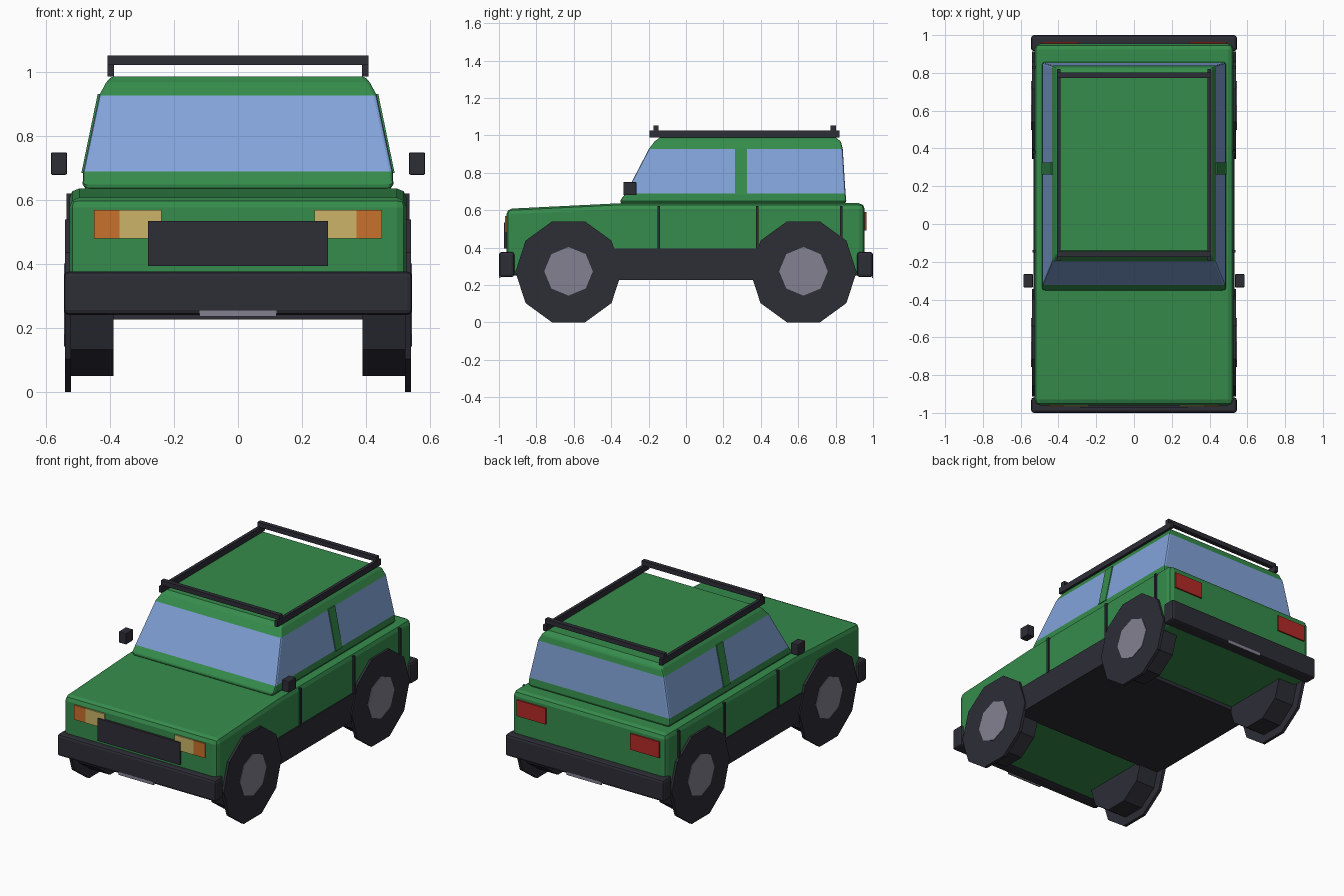
import bpy, bmesh, math

if "Cube" in bpy.data.objects:
    bpy.data.objects.remove(bpy.data.objects["Cube"])


def make_material(name, rgb):
    m = bpy.data.materials.new(name)
    m.diffuse_color = (*rgb, 1)
    m.use_nodes = True
    m.node_tree.nodes["Principled BSDF"].inputs["Base Color"].default_value = m.diffuse_color
    return m


GREEN = make_material("green_paint", (0.036, 0.262, 0.072))
GLASS = make_material("blue_glass", (0.222, 0.366, 0.69))
DARK = make_material("dark_trim", (0.026, 0.026, 0.037))
GREY = make_material("grey_metal", (0.23, 0.22, 0.28))
YELLOW = make_material("yellow_lamp", (0.60, 0.456, 0.136))
ORANGE = make_material("orange_lamp", (0.58, 0.168, 0.025))
RED = make_material("red_lamp", (0.45, 0.024, 0.02))


def finish(name, bm, mats, bevel=0, segments=2):
    bmesh.ops.recalc_face_normals(bm, faces=bm.faces[:])
    me = bpy.data.meshes.new(name)
    bm.to_mesh(me)
    bm.free()
    for m in mats:
        me.materials.append(m)
    ob = bpy.data.objects.new(name, me)
    bpy.context.collection.objects.link(ob)
    if bevel:
        mod = ob.modifiers.new("rounded_edges", 'BEVEL')
        mod.width = bevel
        mod.segments = segments
        mod.limit_method = 'ANGLE'
        mod.angle_limit = math.radians(40)
    return ob


def loft(name, levels, mats, band_mats=None, bevel=0):
    """Stack rectangles given as (z, x0, x1, y0, y1) and skin them."""
    bm = bmesh.new()
    rings = [[bm.verts.new(p) for p in ((x0, y0, z), (x1, y0, z), (x1, y1, z), (x0, y1, z))]
             for z, x0, x1, y0, y1 in levels]
    bm.faces.new(rings[0])
    bm.faces.new(rings[-1])
    for i, (a, b) in enumerate(zip(rings, rings[1:])):
        for k in range(4):
            f = bm.faces.new((a[k], a[(k + 1) % 4], b[(k + 1) % 4], b[k]))
            if band_mats:
                f.material_index = band_mats[i]
    return finish(name, bm, mats, bevel)


def box(name, x, y, z, mat, bevel=0):
    return loft(name, [(z[0], *x, *y), (z[1], *x, *y)], [mat], bevel=bevel)


def prism(name, points, x0, x1, mat, bevel=0):
    """Extrude a (y, z) outline along x."""
    bm = bmesh.new()
    a = [bm.verts.new((x0, y, z)) for y, z in points]
    b = [bm.verts.new((x1, y, z)) for y, z in points]
    bm.faces.new(a)
    bm.faces.new(b)
    n = len(points)
    for k in range(n):
        bm.faces.new((a[k], a[(k + 1) % n], b[(k + 1) % n], b[k]))
    return finish(name, bm, [mat], bevel)


def polygon(cy, cz, r, n):
    return [(cy + r * math.cos(2 * math.pi * k / n), cz + r * math.sin(2 * math.pi * k / n))
            for k in range(n)]


def span(s, a, b):
    return tuple(sorted((s * a, s * b)))


# Lower body with gently sloping bonnet
prism("body", [(-0.96, 0.25), (0.955, 0.25), (0.955, 0.637), (-0.35, 0.637), (-0.96, 0.607)],
      -0.527, 0.527, GREEN, bevel=0.03)

# Cabin with a wraparound window band
loft("cabin", [(0.63, -0.473, 0.473, -0.343, 0.848),
               (0.65, -0.486, 0.486, -0.354, 0.857),
               (0.69, -0.484, 0.484, -0.322, 0.853),
               (0.928, -0.434, 0.434, -0.198, 0.838),
               (0.968, -0.413, 0.413, -0.168, 0.828),
               (0.988, -0.395, 0.395, -0.14, 0.80)],
     [GREEN, GLASS], [0, 0, 1, 0, 0], bevel=0.01)

# Dark sill and underfloor between the wheels
box("sill", (-0.533, 0.533), (-0.42, 0.42), (0.227, 0.395), DARK)

# Bumpers
box("front_bumper", (-0.545, 0.545), (-1.0, -0.918), (0.242, 0.377), DARK, bevel=0.015)
box("rear_bumper", (-0.545, 0.545), (0.915, 1.0), (0.242, 0.377), DARK, bevel=0.015)

# Number plates
box("front_plate", (-0.12, 0.12), (-1.0, -0.993), (0.237, 0.256), GREY)
box("rear_plate", (-0.12, 0.12), (0.995, 1.0), (0.237, 0.256), GREY)

# Grille
box("grille", (-0.282, 0.282), (-0.974, -0.95), (0.395, 0.535), DARK)

for s, side in ((-1, "left"), (1, "right")):
    # Lamps
    box(f"headlamp_{side}", span(s, 0.24, 0.37), (-0.967, -0.95), (0.48, 0.57), YELLOW)
    box(f"indicator_{side}", span(s, 0.37, 0.45), (-0.967, -0.95), (0.48, 0.57), ORANGE)
    box(f"tail_lamp_{side}", span(s, 0.29, 0.49), (0.94, 0.964), (0.49, 0.59), RED)

    # Wheels: inner tyre, wide outer disc and hubcap
    for y, end in ((-0.628, "front"), (0.628, "rear")):
        prism(f"{end}_tyre_{side}", polygon(y, 0.27, 0.231, 10), s * 0.39, s * 0.53, DARK)
        prism(f"{end}_wheel_disc_{side}", polygon(y, 0.27, 0.284, 10), s * 0.522, s * 0.541, DARK)
        prism(f"{end}_hubcap_{side}", polygon(y, 0.273, 0.13, 8), s * 0.53, s * 0.544, GREY)

    # Door seams
    for i, y in enumerate((-0.145, 0.38, 0.83)):
        box(f"door_seam_{i}_{side}", span(s, 0.515, 0.537), (y - 0.007, y + 0.007),
            (0.39, 0.622), DARK)

    # Window pillar
    loft(f"window_pillar_{side}", [(0.685, *span(s, 0.46, 0.490), 0.262, 0.326),
                                   (0.932, *span(s, 0.41, 0.439), 0.262, 0.326)], [GREEN])

    # Wing mirror
    box(f"mirror_{side}", span(s, 0.535, 0.585), (-0.335, -0.265), (0.68, 0.75), DARK, bevel=0.004)

    # Roof rack side rail
    box(f"rack_rail_{side}", span(s, 0.388, 0.408), (-0.195, 0.82), (0.988, 1.025), DARK)

# Roof rack cross bars
for y, end in ((-0.16, "front"), (0.787, "rear")):
    box(f"rack_bar_{end}", (-0.408, 0.408), (y - 0.014, y + 0.014), (1.024, 1.053), DARK)
